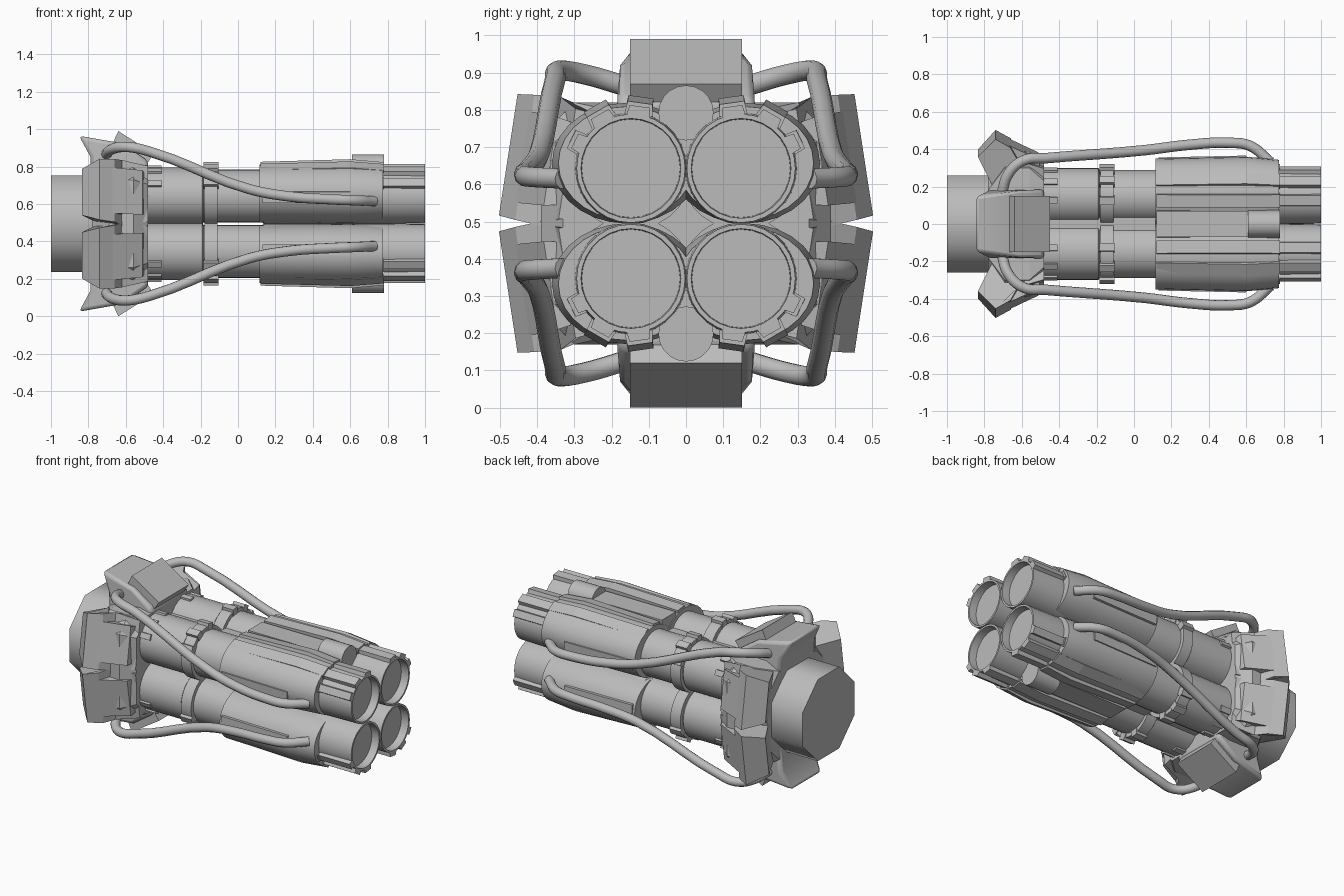
import bpy, bmesh, math
from mathutils import Vector

old = bpy.data.objects.get("Cube")
if old:
    bpy.data.objects.remove(old)

MID = 0.495      # height of the central axis
OFF = 0.148      # barrel offset from the central axis

metal = bpy.data.materials.new("plain_grey")
metal.use_nodes = True
GREY = (0.5, 0.5, 0.5, 1)
metal.diffuse_color = GREY
metal.node_tree.nodes["Principled BSDF"].inputs["Base Color"].default_value = GREY


def finish(name, bm, smooth=None, bevel=0):
    bmesh.ops.recalc_face_normals(bm, faces=bm.faces)
    mesh = bpy.data.meshes.new(name)
    bm.to_mesh(mesh)
    bm.free()
    obj = bpy.data.objects.new(name, mesh)
    bpy.context.collection.objects.link(obj)
    mesh.materials.append(metal)
    if bevel:
        mod = obj.modifiers.new("bevel", 'BEVEL')
        mod.width, mod.segments, mod.limit_method = bevel, 2, 'ANGLE'
    if smooth:
        bpy.ops.object.select_all(action='DESELECT')
        obj.select_set(True)
        bpy.context.view_layer.objects.active = obj
        bpy.ops.object.shade_smooth_by_angle(angle=math.radians(smooth))
    return obj


def loft(name, rings, smooth=None, bevel=0):
    """Skin a list of equal-length point rings and cap both ends."""
    bm = bmesh.new()
    rows = [[bm.verts.new(p) for p in ring] for ring in rings]
    n = len(rows[0])
    for a, b in zip(rows, rows[1:]):
        for i in range(n):
            j = (i + 1) % n
            bm.faces.new((a[i], a[j], b[j], b[i]))
    bm.faces.new(rows[0])
    bm.faces.new(rows[-1])
    return finish(name, bm, smooth, bevel)


def oval(x, cy, cz, ry, rz, n=28, turn=0.0):
    return [(x, cy + ry * math.cos(math.tau * i / n + turn),
             MID + cz + rz * math.sin(math.tau * i / n + turn)) for i in range(n)]


def chamfered(x, w, h, c):
    quarter = [(w, h - c), (w - c, h)]
    pts = quarter + [(-y, z) for y, z in quarter[::-1]]
    pts += [(-y, -z) for y, z in pts]
    return [(x, y, MID + z) for y, z in pts]


def rib(name, sy, sz, angle, half, stations):
    """Bar along a barrel; stations are (x, inner radius, outer radius)."""
    a = math.radians(angle)
    rings = []
    for x, r0, r1 in stations:
        ring = []
        for r, t in ((r0, -half), (r1, -half * 0.85), (r1, half * 0.85), (r0, half)):
            y = OFF + r * math.cos(a) - t * math.sin(a)
            z = OFF + r * math.sin(a) + t * math.cos(a)
            ring.append((x, sy * y, MID + sz * z))
        rings.append(ring)
    return loft(name, rings)


def pod(name, profile, angle, shift, sy, sz, bevel=0):
    """Cross-section of (x, radius, half width) placed around the central axis."""
    a = math.radians(angle)
    rings = []
    for side in (-1, 1):
        ring = []
        for x, r, w in profile:
            t = shift + side * w
            y = r * math.cos(a) - t * math.sin(a)
            z = r * math.sin(a) + t * math.cos(a)
            ring.append((x, sy * y, MID + sz * z))
        rings.append(ring)
    return loft(name, rings, 30 if bevel else None, bevel)


def pipe(name, points, radius):
    curve = bpy.data.curves.new(name, 'CURVE')
    curve.dimensions = '3D'
    curve.bevel_depth, curve.bevel_resolution = radius, 3
    curve.use_fill_caps = True
    curve.resolution_u = 5
    spline = curve.splines.new('BEZIER')
    spline.bezier_points.add(len(points) - 1)
    for bp, p in zip(spline.bezier_points, points):
        bp.co = Vector(p)
        bp.handle_left_type = bp.handle_right_type = 'AUTO'
    curve.materials.append(metal)
    obj = bpy.data.objects.new(name, curve)
    bpy.context.collection.objects.link(obj)


# Rear plug and main housing
octo = math.pi / 8
loft("rear_plug", [oval(x, 0, 0, 0.28, 0.28, 8, octo) for x in (-1, -0.74)], 50)
loft("housing", [chamfered(-0.78, 0.3, 0.28, 0.12), chamfered(-0.69, 0.39, 0.325, 0.09),
                 chamfered(-0.56, 0.39, 0.325, 0.09), chamfered(-0.48, 0.33, 0.31, 0.1)])

# Profiles shared by the pods
TOP_BODY = [(-0.85, 0.47, 0.15), (-0.62, 0.43, 0.185), (-0.48, 0.335, 0.185),
            (-0.48, 0.2, 0.185), (-0.78, 0.2, 0.185), (-0.79, 0.36, 0.175)]
TOP_BLOCK = [(-0.64, 0.495, 0.15), (-0.67, 0.43, 0.15), (-0.5, 0.3, 0.15), (-0.45, 0.375, 0.15)]
SIDE_BODY = [(-0.835, 0.4, 0.125), (-0.74, 0.5, 0.165), (-0.66, 0.455, 0.17),
             (-0.62, 0.385, 0.175), (-0.48, 0.34, 0.15), (-0.48, 0.25, 0.14), (-0.76, 0.25, 0.14)]
SIDE_BLOCK = [(-0.7, 0.475, 0.125), (-0.7, 0.33, 0.125), (-0.5, 0.33, 0.11), (-0.51, 0.385, 0.12)]

# Barrel lengthwise profile of (x, radius), ending in a recessed muzzle
BARREL = [(-0.5, 0.152), (-0.19, 0.152), (-0.185, 0.142), (0.13, 0.142), (0.14, 0.15),
          (0.78, 0.15), (1, 0.146), (1, 0.134), (0.95, 0.132)]
RIB_RUN = [(0.12, 0.12, 0.18), (0.6, 0.12, 0.194), (0.78, 0.12, 0.178)]
TOOTH_RUN = [(0.77, 0.138, 0.168), (1, 0.138, 0.168)]
PIPE_PATH = [(-0.71, 0.15, 0.365), (-0.67, 0.27, 0.4), (-0.59, 0.34, 0.41), (-0.47, 0.352, 0.385),
             (0.06, 0.395, 0.185), (0.28, 0.422, 0.145), (0.5, 0.434, 0.13),
             (0.62, 0.418, 0.125), (0.73, 0.33, 0.12)]

for sz, level in ((1, "upper"), (-1, "lower")):
    # Central pod, spine and rounded lug
    pod(level + "_pod_body", TOP_BODY, 90, 0, 1, sz, 0.02)
    pod(level + "_pod_block", TOP_BLOCK, 90, 0, 1, sz)
    spine = [(-0.075, 0.2), (-0.07, 0.322), (0.07, 0.322), (0.075, 0.2)]
    loft(level + "_spine", [[(x, y, MID + sz * z) for y, z in spine] for x in (0.12, 0.62)])
    loft(level + "_lug", [oval(x, 0, sz * 0.297, 0.074, 0.074, 20) for x in (0.61, 0.78)], 40)
    rail = [(-0.035, 0.15), (-0.035, 0.235), (0.035, 0.235), (0.035, 0.15)]
    loft(level + "_rail", [[(x, y, MID + sz * z) for y, z in rail] for x in (-0.48, 0.13)])

    for sy, hand in ((1, "back"), (-1, "front")):
        tag = level + "_" + hand + "_"
        cy, cz = sy * OFF, sz * OFF
        # Side pod and feed pipe
        pod(tag + "side_pod", SIDE_BODY, 8.7, 0.11, sy, sz)
        pod(tag + "side_pod_block", SIDE_BLOCK, 8.7, 0.11, sy, sz)
        pipe(tag + "pipe", [(x, sy * y, MID + sz * z) for x, y, z in PIPE_PATH], 0.028)

        # Barrel with collar and shroud
        loft(tag + "barrel", [oval(x, cy, cz, r, r) for x, r in BARREL], 35)
        loft(tag + "collar", [oval(x, cy, cz, 0.166, 0.166) for x in (-0.18, -0.11)], 35)
        loft(tag + "shroud", [oval(x, sy * 0.16, sz * 0.162, ry, rz) for x, ry, rz in
                              ((0.115, 0.19, 0.155), (0.6, 0.2, 0.162), (0.775, 0.183, 0.152))], 30)

        # Ribs, muzzle teeth and clips around the outer side
        for i, (angle, half) in enumerate(((98, 0.04), (60, 0.04), (26, 0.032)), 1):
            rib(f"{tag}rib_{i}", sy, sz, angle, half, RIB_RUN)
            rib(f"{tag}muzzle_tooth_{i}", sy, sz, angle, half * 0.8, TOOTH_RUN)
            rib(f"{tag}collar_clip_{i}", sy, sz, angle, 0.025, [(-0.185, 0.14, 0.182), (-0.105, 0.14, 0.182)])
            rib(f"{tag}base_clip_{i}", sy, sz, angle, 0.02, [(-0.48, 0.13, 0.162), (-0.41, 0.13, 0.162)])
        rib(tag + "side_panel", sy, sz, -2, 0.035, [(0.13, 0.15, 0.207), (0.6, 0.15, 0.217)])
